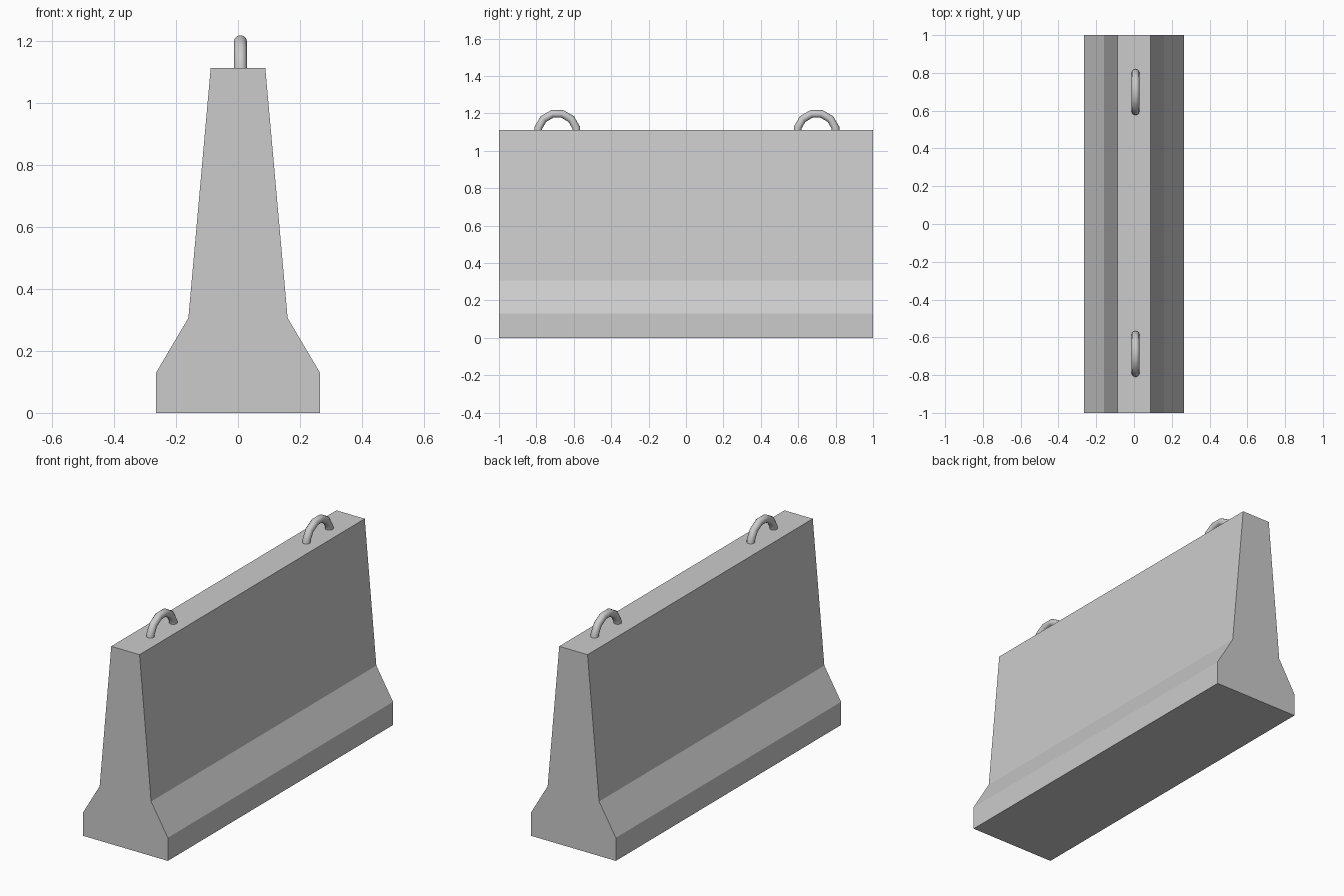
import bpy, bmesh, math

if "Cube" in bpy.data.objects:
    bpy.data.objects.remove(bpy.data.objects["Cube"])


def finish(bm, name, smooth=False):
    bmesh.ops.recalc_face_normals(bm, faces=bm.faces)
    for f in bm.faces:
        f.smooth = smooth and len(f.verts) == 4
    mesh = bpy.data.meshes.new(name)
    bm.to_mesh(mesh)
    bm.free()
    obj = bpy.data.objects.new(name, mesh)
    bpy.context.collection.objects.link(obj)
    return obj


# Concrete barrier: mirrored half profile extruded along y
half = [(0.264, 0), (0.264, 0.13), (0.16, 0.306), (0.088, 1.112)]
profile = half + [(-x, z) for x, z in reversed(half)]
bm = bmesh.new()
face = bm.faces.new([bm.verts.new((x, -1, z)) for x, z in profile])
ext = bmesh.ops.extrude_face_region(bm, geom=[face])
bmesh.ops.translate(bm, vec=(0, 2, 0),
                    verts=[v for v in ext["geom"] if isinstance(v, bmesh.types.BMVert)])
finish(bm, "barrier_body")


# Lifting loops: round bar bent into an arch, feet sunk in the top
def lifting_loop(name, y, major=0.105, minor=0.021, sides=12):
    bm = bmesh.new()
    rings = []
    for i in range(8):
        a = math.radians(-15 + 30 * i)
        ring = []
        for j in range(sides):
            b = math.tau * j / sides
            r = major + minor * math.cos(b)
            ring.append(bm.verts.new((0.008 + minor * math.sin(b),
                                      y + r * math.cos(a),
                                      1.096 + r * math.sin(a))))
        rings.append(ring)
    for p, q in zip(rings, rings[1:]):
        for j in range(sides):
            k = (j + 1) % sides
            bm.faces.new((p[j], p[k], q[k], q[j]))
    bm.faces.new(rings[0])
    bm.faces.new(rings[-1])
    finish(bm, name, smooth=True)


lifting_loop("lifting_loop_front", -0.688)
lifting_loop("lifting_loop_back", 0.698)
